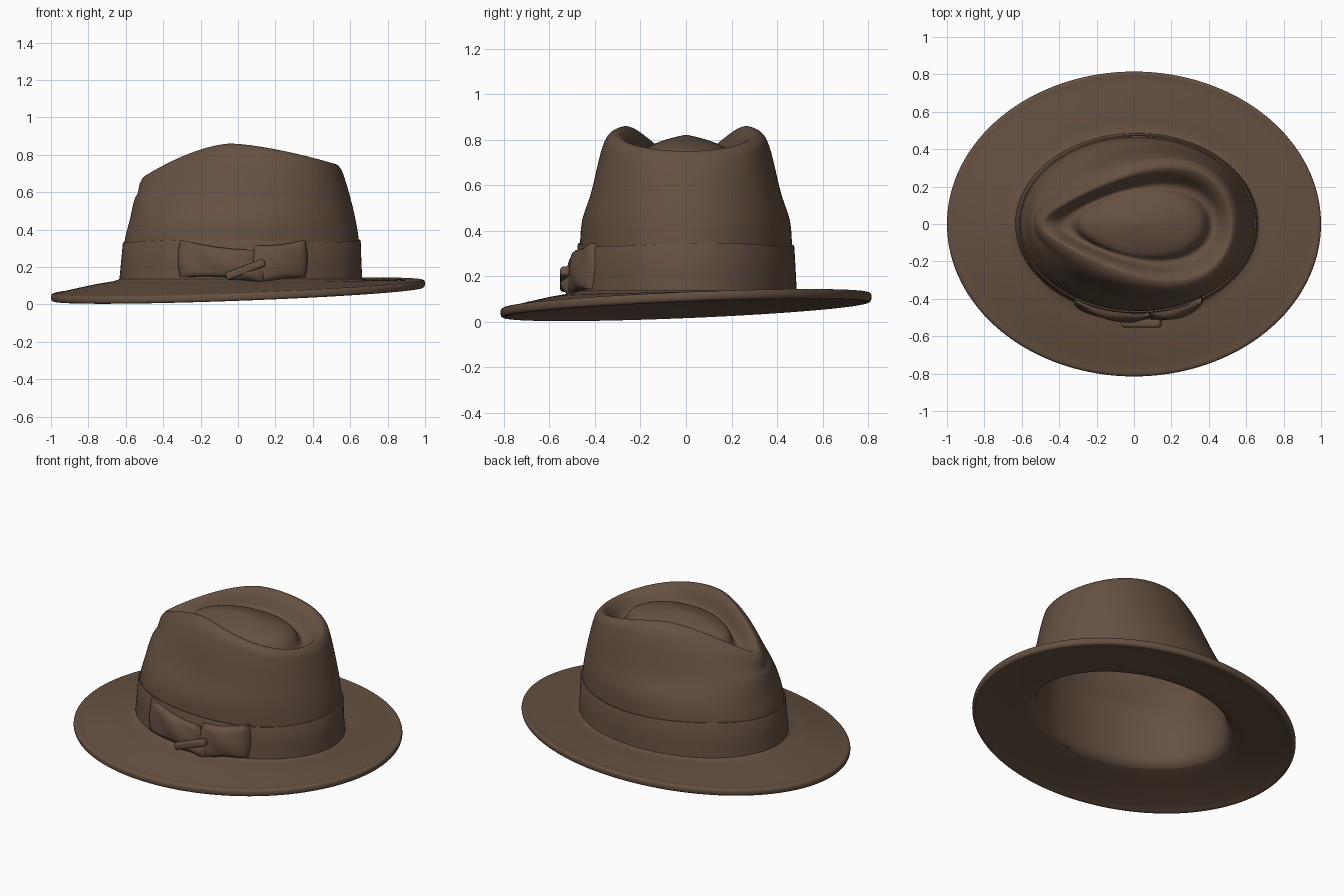
import bpy, bmesh, math
from mathutils import Vector

if "Cube" in bpy.data.objects:
    bpy.data.objects.remove(bpy.data.objects["Cube"])

N = 128
felt = bpy.data.materials.new("brown_felt")
felt.diffuse_color = (0.13, 0.081, 0.053, 1)
felt.use_nodes = True
felt.node_tree.nodes["Principled BSDF"].inputs["Base Color"].default_value = felt.diffuse_color


def finish(bm, name, angle=50):
    me = bpy.data.meshes.new(name)
    bm.to_mesh(me)
    bm.free()
    ob = bpy.data.objects.new(name, me)
    bpy.context.collection.objects.link(ob)
    me.materials.append(felt)
    bpy.ops.object.select_all(action='DESELECT')
    ob.select_set(True)
    bpy.context.view_layer.objects.active = ob
    bpy.ops.object.shade_smooth_by_angle(angle=math.radians(angle))
    return ob


def ring(cx, a, b, k, zf):
    """Egg-shaped ring; k widens it towards +x, zf(x, t) gives the height."""
    pts = []
    for j in range(N):
        t = 2 * math.pi * j / N
        x = cx + a * math.cos(t)
        pts.append(Vector((x, b * math.sin(t) * (1 + k * math.cos(t)), zf(x, t))))
    return pts


def spline(p0, p1, p2, p3, u):
    """Centripetal Catmull-Rom between p1 and p2."""
    d = [max((q - p).length, 1e-4) ** 0.5 for p, q in ((p0, p1), (p1, p2), (p2, p3))]
    m1 = ((p1 - p0) / d[0] - (p2 - p0) / (d[0] + d[1]) + (p2 - p1) / d[1]) * d[1]
    m2 = ((p2 - p1) / d[1] - (p3 - p1) / (d[1] + d[2]) + (p3 - p2) / d[2]) * d[1]
    a, b = 2 * (p1 - p2) + m1 + m2, -3 * (p1 - p2) - 2 * m1 - m2
    return ((a * u + b) * u + m1) * u + p1


def smooth_rings(rings, sub):
    ext = [rings[0]] + rings + [rings[-1]]
    out = []
    for i in range(1, len(ext) - 2):
        for s in range(sub):
            out.append([spline(*(ext[i + o][j] for o in (-1, 0, 1, 2)), s / sub) for j in range(N)])
    return out + [rings[-1]]


def loft(bm, rings, closed=False):
    vs = [[bm.verts.new(p) for p in r] for r in rings]
    for i in range(len(vs) - (0 if closed else 1)):
        r, q = vs[i], vs[(i + 1) % len(vs)]
        for j in range(N):
            k = (j + 1) % N
            bm.faces.new((r[j], r[k], q[k], q[j]))
    return vs


# Heights: crown ridge line and tilted brim edge
def ridge(x):
    if x < -0.04:
        return 0.86 - 0.18 * ((-0.04 - x) / 0.47) ** 1.6
    return 0.86 - 0.115 * ((x + 0.04) / 0.58) ** 1.5


def edge(t):
    return 0.091 + 0.038 * math.cos(t) + 0.035 * math.sin(t)


def brim(f, drop=0):
    """f = 0 at the crown, 1 at the outer edge."""
    return ring(0.015 * (1 - f), 0.64 + 0.36 * f, 0.48 + 0.335 * f, 0,
                lambda x, t: 0.134 + (edge(t) - 0.134) * f ** 1.1 - drop)


def flat(z):
    return lambda x, t: z


# Crown ring settings: centre, half length, half width, widening, height
crown = [
    (0.018, 0.635, 0.474, 0, flat(0.15)),
    (0.02, 0.626, 0.466, 0.0, flat(0.34)),
    (0.025, 0.604, 0.455, 0.03, flat(0.45)),
    (0.025, 0.577, 0.414, 0.13, flat(0.565)),
    (0.018, 0.555, 0.352, 0.3, lambda x, t: ridge(x) - 0.07),
    (0.014, 0.536, 0.318, 0.42, lambda x, t: ridge(x) - 0.018),
    (0.015, 0.507, 0.276, 0.5, lambda x, t: ridge(x)),
    (0.02, 0.475, 0.246, 0.46, lambda x, t: ridge(x) - 0.025),
    (0.03, 0.41, 0.208, 0.36, lambda x, t: ridge(x) - 0.1),
    (0.04, 0.37, 0.19, 0.28, lambda x, t: ridge(x) - 0.108),
    (0.04, 0.32, 0.162, 0.2, lambda x, t: 0.4 * ridge(x) + 0.6 * 0.765 - 0.03),
    (0.03, 0.17, 0.09, 0.1, flat(0.80)),
    (0.02, 0.02, 0.012, 0, flat(0.82)),
]


def lining(i, p):
    cx, a, b, k, zf = p
    if i < 4:      # wall moves inwards
        return ring(cx, a - 0.022, b - 0.022, k, zf)
    if i == 4:     # shoulder
        return ring(cx, a - 0.024, b - 0.024, k, lambda x, t: zf(x, t) - 0.01)
    if i == 6:     # underside of the ridge roll
        return ring(cx, a, b, k, lambda x, t: zf(x, t) - 0.035)
    if i == 8:     # underside of the valley
        return ring(cx, a + 0.01, b + 0.008, k, lambda x, t: zf(x, t) - 0.025)
    return ring(cx, a, b, k, lambda x, t: zf(x, t) - 0.022)


# Hat body: lining, underside of brim, rolled edge, top of brim, pinched crown
inner = [lining(i, crown[i]) for i in range(len(crown) - 1, -1, -1) if i not in (5, 7)]
rings = inner + [
    brim(0.0, 0.025), brim(0.1, 0.032), brim(0.5, 0.034), brim(0.85, 0.037), brim(0.96, 0.040),
    brim(0.99, 0.032), brim(1, 0.016), brim(0.99, 0.002), brim(0.96, -0.002), brim(0.88),
    brim(0.65), brim(0.35), brim(0.05),
] + [ring(*p) for p in crown]
bm = bmesh.new()
vs = loft(bm, smooth_rings(rings, 5))
bm.faces.new(vs[-1])
bm.faces.new(vs[0][::-1])
finish(bm, "hat_body", 60)

# Ribbon band around the crown
wave = lambda z: (lambda x, t: z + 0.008 * math.sin(3 * t + 1))
bm = bmesh.new()
loft(bm, [
    ring(0.015, 0.630, 0.470, 0, flat(0.12)),
    ring(0.015, 0.650, 0.487, 0, flat(0.125)),
    ring(0.017, 0.643, 0.482, 0, flat(0.22)),
    ring(0.02, 0.636, 0.476, 0, wave(0.333)),
    ring(0.02, 0.632, 0.473, 0, wave(0.340)),
    ring(0.02, 0.616, 0.457, 0, wave(0.338)),
], closed=True)
bmesh.ops.recalc_face_normals(bm, faces=bm.faces)
finish(bm, "ribbon_band", 35)


def band_y(x, z):
    s = 1 - 0.13 * (z - 0.13)
    return -0.487 * s * math.sqrt(max(0, 1 - ((x - 0.016) / 0.647) ** 2))


# Bow wings: puffed pads following the band
def wing(name, x0, x1, lo, hi, depth):
    bm = bmesh.new()
    n, m = 20, 14
    grids = []
    for side in (0, 1):
        g = []
        for i in range(n + 1):
            u = i / n
            row = []
            for k in range(m + 1):
                v = k / m
                zl = lo[0] + (lo[1] - lo[0]) * u
                zh = hi[0] + (hi[1] - hi[0]) * u
                z = zl + (zh - zl) * v - 0.01 * math.sin(math.pi * u) * (2 * v - 1)
                bulge = 0.012 * math.sin(math.pi * v) * (2 * u - 1)
                x = x0 + (x1 - x0) * u + bulge
                puff = (16 * u * (1 - u) * v * (1 - v)) ** 0.4
                off = (0.016 + depth * puff + 0.004 * math.sin(9 * u + 5 * v)) if side else -0.01
                row.append(bm.verts.new((x, band_y(x, z) - off, z)))
            g.append(row)
        grids.append(g)
    for g in grids:
        for i in range(n):
            for k in range(m):
                bm.faces.new((g[i][k], g[i + 1][k], g[i + 1][k + 1], g[i][k + 1]))
    rim = lambda g: ([g[i][0] for i in range(n)] + [g[n][k] for k in range(m)]
                     + [g[i][m] for i in range(n, 0, -1)] + [g[0][k] for k in range(m, 0, -1)])
    a, b = rim(grids[0]), rim(grids[1])
    for i in range(len(a)):
        j = (i + 1) % len(a)
        bm.faces.new((a[i], a[j], b[j], b[i]))
    bmesh.ops.recalc_face_normals(bm, faces=bm.faces)
    finish(bm, name, 50)


wing("bow_left", -0.31, 0.08, (0.145, 0.13), (0.345, 0.29), 0.028)
wing("bow_right", 0.09, 0.36, (0.105, 0.145), (0.315, 0.345), 0.034)
wing("bow_centre", -0.05, 0.14, (0.13, 0.105), (0.19, 0.24), 0.048)

# Slanted knot across the bow
bm = bmesh.new()
bmesh.ops.create_cube(bm, size=1)
bmesh.ops.scale(bm, vec=(0.22, 0.045, 0.042), verts=bm.verts)
bmesh.ops.bevel(bm, geom=bm.edges[:], offset=0.012, segments=3, affect='EDGES', profile=0.5)
knot = finish(bm, "bow_knot", 40)
knot.location = (0.04, -0.53, 0.187)
knot.rotation_euler = (0, math.radians(-21), 0)
